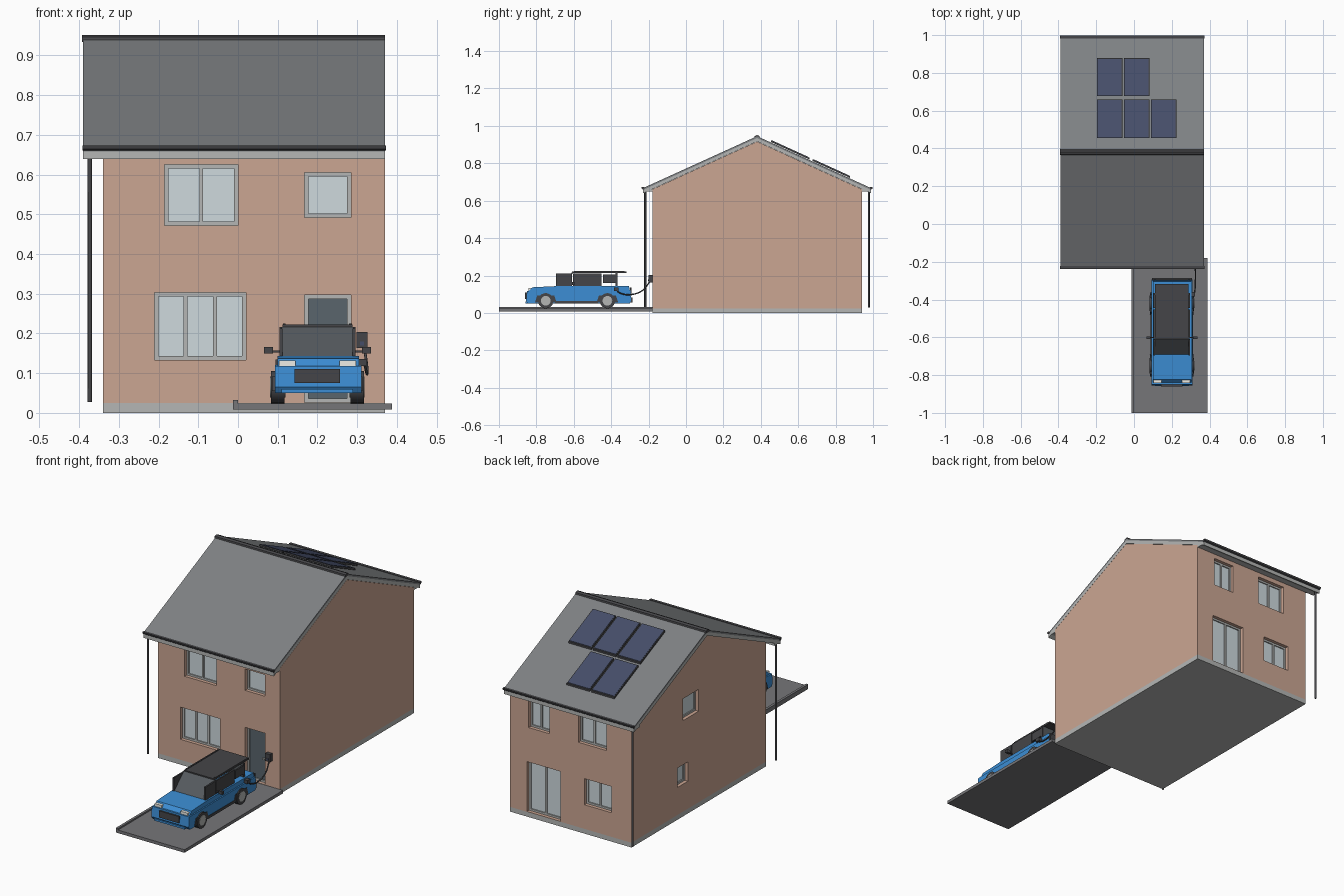
import bpy, bmesh, math
from mathutils import Vector

if "Cube" in bpy.data.objects:
    bpy.data.objects.remove(bpy.data.objects["Cube"])


def mat(name, r, g, b):
    m = bpy.data.materials.new(name)
    m.diffuse_color = (r, g, b, 1)
    m.use_nodes = True
    m.node_tree.nodes["Principled BSDF"].inputs["Base Color"].default_value = m.diffuse_color
    return m


BRICK = mat("brick", 0.60, 0.38, 0.29)
TILE = mat("tile", 0.21, 0.22, 0.23)
TRIM = mat("trim", 0.46, 0.47, 0.46)
GLASS = mat("glass", 0.62, 0.70, 0.73)
DARK = mat("dark", 0.06, 0.06, 0.065)
DOOR = mat("door", 0.10, 0.13, 0.15)
PANEL = mat("solar", 0.06, 0.075, 0.14)
PAVING = mat("paving", 0.18, 0.18, 0.19)
BLUE = mat("car_blue", 0.045, 0.27, 0.66)
SCREEN = mat("car_glass", 0.09, 0.10, 0.11)
LIGHT = mat("lamp", 0.85, 0.85, 0.8)


def finish(name, bm, m):
    bmesh.ops.recalc_face_normals(bm, faces=bm.faces)
    me = bpy.data.meshes.new(name)
    bm.to_mesh(me)
    bm.free()
    if m:
        me.materials.append(m)
    ob = bpy.data.objects.new(name, me)
    bpy.context.collection.objects.link(ob)
    return ob


def prism(name, x0, x1, pts, m):
    """Extrude a (y, z) outline along x."""
    bm = bmesh.new()
    f = bm.faces.new([bm.verts.new((x0, y, z)) for y, z in pts])
    r = bmesh.ops.extrude_face_region(bm, geom=[f])
    vs = [v for v in r["geom"] if isinstance(v, bmesh.types.BMVert)]
    bmesh.ops.translate(bm, verts=vs, vec=(x1 - x0, 0, 0))
    return finish(name, bm, m)


def box(name, x0, x1, y0, y1, z0, z1, m):
    return prism(name, x0, x1, [(y0, z0), (y1, z0), (y1, z1), (y0, z1)], m)


def tube(name, pts, radius, m, kind="POLY"):
    cu = bpy.data.curves.new(name, "CURVE")
    cu.dimensions = "3D"
    cu.bevel_depth, cu.bevel_resolution, cu.use_fill_caps = radius, 2, True
    if kind == "POLY":
        s = cu.splines.new("POLY")
        s.points.add(len(pts) - 1)
        for p, c in zip(s.points, pts):
            p.co = (*c, 1)
    else:
        s = cu.splines.new("BEZIER")
        s.bezier_points.add(len(pts) - 1)
        for p, c in zip(s.bezier_points, pts):
            p.co = c
            p.handle_left_type = p.handle_right_type = "AUTO"
    cu.materials.append(m)
    ob = bpy.data.objects.new(name, cu)
    bpy.context.collection.objects.link(ob)
    return ob


def wheel_disc(name, x, y, z, r, width, m, n=24):
    ring = [(y + r * math.cos(2 * math.pi * i / n), z + r * math.sin(2 * math.pi * i / n)) for i in range(n)]
    ob = prism(name, x - width / 2, x + width / 2, ring, m)
    bpy.context.view_layer.objects.active = ob
    bpy.ops.object.select_all(action="DESELECT")
    ob.select_set(True)
    bpy.ops.object.shade_smooth_by_angle()


# House shell and plinth
X0, X1, Y0, Y1, RY = -0.34, 0.37, -0.18, 0.94, 0.38
SLOPE = 0.455


def roof_z(y):
    return 0.945 - SLOPE * abs(y - RY)


walls = prism("brick_walls", X0, X1, [(Y0, 0.025), (Y1, 0.025), (Y1, roof_z(Y1) - 0.029),
              (RY, roof_z(RY) - 0.029), (Y0, roof_z(Y0) - 0.029)], BRICK)
box("plinth", X0, X1, Y0, Y1, 0, 0.025, TRIM)


# Openings: cut a recess, then fit frame, mullions and glass
def wall_box(name, side, u0, u1, d0, d1, z0, z1, m):
    if side == "front":
        return box(name, u0, u1, Y0 + d0, Y0 + d1, z0, z1, m)
    if side == "back":
        return box(name, u0, u1, Y1 - d1, Y1 - d0, z0, z1, m)
    return box(name, X0 + d0, X0 + d1, u0, u1, z0, z1, m)


def opening(name, side, u0, u1, z0, z1, panes, fill=GLASS, w=0.01):
    cutter = wall_box(name + "_cutter", side, u0, u1, -0.03, 0.032, z0, z1, None)
    cutter.hide_render = True
    mod = walls.modifiers.new(name, "BOOLEAN")
    mod.operation, mod.solver, mod.object = "DIFFERENCE", "EXACT", cutter
    bpy.context.view_layer.objects.active = walls
    bpy.ops.object.modifier_apply(modifier=mod.name)
    bpy.data.objects.remove(cutter)
    step = (u1 - u0 - w) / panes
    for i in range(panes + 1):
        a = u0 + i * step
        wall_box(f"{name}_upright_{i}", side, a, a + w, 0.018, 0.032, z0, z1, TRIM)
    for i, z in enumerate((z0, z1 - w)):
        wall_box(f"{name}_rail_{i}", side, u0, u1, 0.018, 0.032, z, z + w, TRIM)
    wall_box(name + "_pane", side, u0, u1, 0.024, 0.032, z0, z1, fill)


for spec in [("front_bedroom_window", "front", -0.185, 0.0, 0.472, 0.625, 2),
             ("front_small_window", "front", 0.168, 0.285, 0.492, 0.605, 1),
             ("front_living_window", "front", -0.21, 0.02, 0.133, 0.303, 3),
             ("front_door", "front", 0.168, 0.285, 0.026, 0.297, 1, DOOR),
             ("back_bedroom_window", "back", 0.137, 0.26, 0.472, 0.625, 2),
             ("back_wide_window", "back", -0.194, -0.03, 0.472, 0.625, 2),
             ("patio_door", "back", 0.073, 0.27, 0.027, 0.29, 2),
             ("kitchen_window", "back", -0.223, -0.066, 0.152, 0.29, 2),
             ("side_upper_window", "left", 0.38, 0.51, 0.505, 0.62, 1),
             ("side_lower_window", "left", 0.47, 0.555, 0.17, 0.272, 1)]:
    opening(*spec)
box("door_handle", 0.255, 0.27, -0.164, -0.156, 0.145, 0.152, TRIM)

# Roof: tiles over light boards, ridge, gutters and downpipes
RX0, RX1, HALF = -0.39, 0.37, 0.61
for side, s in (("front", -1), ("back", 1)):
    e = RY + s * HALF

    def layer(top, low):
        return [(RY, 0.945 - top), (e, roof_z(e) - top), (e, roof_z(e) - low), (RY, 0.945 - low)]
    prism(side + "_roof_tiles", RX0, RX1, layer(0, 0.01), TILE)
    prism(side + "_roof_boards", RX0, RX1, layer(0.01, 0.028), TRIM)
    wall = Y0 if s < 0 else Y1
    box(side + "_soffit", RX0, RX1, *sorted((e - s * 0.006, wall)), 0.649, 0.661, TRIM)
    g = [(e - s * 0.007, 0.673), (e + s * 0.008, 0.673), (e + s * 0.006, 0.664), (e, 0.66), (e - s * 0.007, 0.66)]
    prism(side + "_gutter", RX0 - 0.002, RX1 + 0.002, g, DARK)
    py = e - s * 0.012
    tube(side + "_downpipe", [(-0.373, py, 0.028), (-0.373, py, 0.662)], 0.0055, DARK)
prism("ridge_cap", RX0 - 0.003, RX1, [(RY - 0.016, 0.934), (RY - 0.013, 0.946), (RY, 0.951),
      (RY + 0.013, 0.946), (RY + 0.016, 0.934)], DARK)

# Solar panels on the back slope
for row, (ya, yb, count) in enumerate(((0.455, 0.66, 3), (0.677, 0.878, 2))):
    for i in range(count):
        a = -0.197 + i * 0.143
        for part, inset, lo, hi, m in (("frame", 0, 0.003, 0.012, DARK), ("cells", 0.004, 0.01, 0.014, PANEL)):
            p, q = ya + inset, yb - inset
            prism(f"solar_{part}_{row}_{i}", a + inset, a + 0.135 - inset,
                  [(p, roof_z(p) + lo), (q, roof_z(q) + lo), (q, roof_z(q) + hi), (p, roof_z(p) + hi)], m)

# Driveway with kerb
box("driveway", -0.013, 0.388, -1.0, -0.18, 0.008, 0.024, PAVING)
box("driveway_kerb", -0.013, 0.0, -1.0, -0.18, 0.008, 0.032, PAVING)

# Car body
CX = 0.2
prism("car_lower_body", 0.093, 0.311, [(-0.855, 0.065), (-0.845, 0.05), (-0.30, 0.05), (-0.294, 0.065),
      (-0.297, 0.12), (-0.85, 0.118)], BLUE)
prism("car_upper_body", 0.1, 0.304, [(-0.84, 0.118), (-0.822, 0.137), (-0.70, 0.143), (-0.305, 0.143),
      (-0.3, 0.118)], BLUE)
box("car_grille", 0.142, 0.257, -0.86, -0.85, 0.075, 0.11, DARK)
box("car_front_bumper", 0.11, 0.29, -0.858, -0.845, 0.05, 0.06, BLUE)
box("car_rear_bumper", 0.095, 0.308, -0.3, -0.285, 0.055, 0.082, DARK)
box("car_rear_panel", 0.115, 0.288, -0.3, -0.291, 0.09, 0.135, DARK)

# Car cabin: roof, sloping windscreen and rear screen
box("car_roof", 0.112, 0.288, -0.61, -0.318, 0.214, 0.222, DARK)
prism("car_windscreen", 0.109, 0.291, [(-0.692, 0.142), (-0.682, 0.142), (-0.60, 0.216), (-0.61, 0.216)], SCREEN)
box("car_rear_screen", 0.115, 0.285, -0.375, -0.365, 0.142, 0.215, SCREEN)

# Mirrored car parts
for name, s in (("left", -1), ("right", 1)):
    def side_box(part, a, b, y0, y1, z0, z1, m):
        xa, xb = sorted((CX + s * a, CX + s * b))
        box(f"car_{name}_{part}", xa, xb, y0, y1, z0, z1, m)
    side_box("front_window", 0.088, 0.096, -0.695, -0.61, 0.143, 0.212, DARK)
    side_box("middle_window", 0.088, 0.096, -0.605, -0.452, 0.143, 0.212, DARK)
    side_box("rear_window", 0.088, 0.096, -0.445, -0.368, 0.16, 0.205, DARK)
    side_box("rear_pillar", 0.086, 0.096, -0.377, -0.365, 0.13, 0.216, DARK)
    side_box("roof_rail", 0.08, 0.087, -0.60, -0.33, 0.22, 0.225, DARK)
    side_box("mirror_arm", 0.09, 0.118, -0.604, -0.598, 0.152, 0.157, DARK)
    side_box("mirror", 0.112, 0.135, -0.61, -0.595, 0.15, 0.166, DARK)
    side_box("sill", 0.105, 0.113, -0.70, -0.47, 0.05, 0.064, DARK)
    side_box("headlight", 0.055, 0.097, -0.843, -0.822, 0.118, 0.132, LIGHT)
    side_box("tail_light", 0.09, 0.106, -0.3, -0.291, 0.09, 0.135, DARK)
    for end, y in (("front", -0.75), ("rear", -0.42)):
        xa, xb = sorted((CX + s * 0.098, CX + s * 0.114))
        prism(f"car_{name}_{end}_arch", xa, xb, [(y - 0.058, 0.055), (y - 0.046, 0.092), (y + 0.046, 0.092),
              (y + 0.058, 0.055)], DARK)
        wheel_disc(f"car_{name}_{end}_tyre", CX + s * 0.1, y, 0.065, 0.041, 0.034, DARK)
        wheel_disc(f"car_{name}_{end}_hub", CX + s * 0.1, y, 0.065, 0.026, 0.038, TRIM)

# Wall charger and cable
box("charger_box", 0.298, 0.326, -0.2, -0.18, 0.163, 0.203, DARK)
box("charger_display", 0.307, 0.317, -0.202, -0.199, 0.17, 0.18, PANEL)
box("charge_plug", 0.302, 0.324, -0.385, -0.36, 0.118, 0.136, DARK)
tube("charge_cable", [(0.318, -0.195, 0.165), (0.324, -0.23, 0.122), (0.325, -0.30, 0.098),
     (0.322, -0.355, 0.108), (0.318, -0.375, 0.126)], 0.0035, DARK, "BEZIER")
